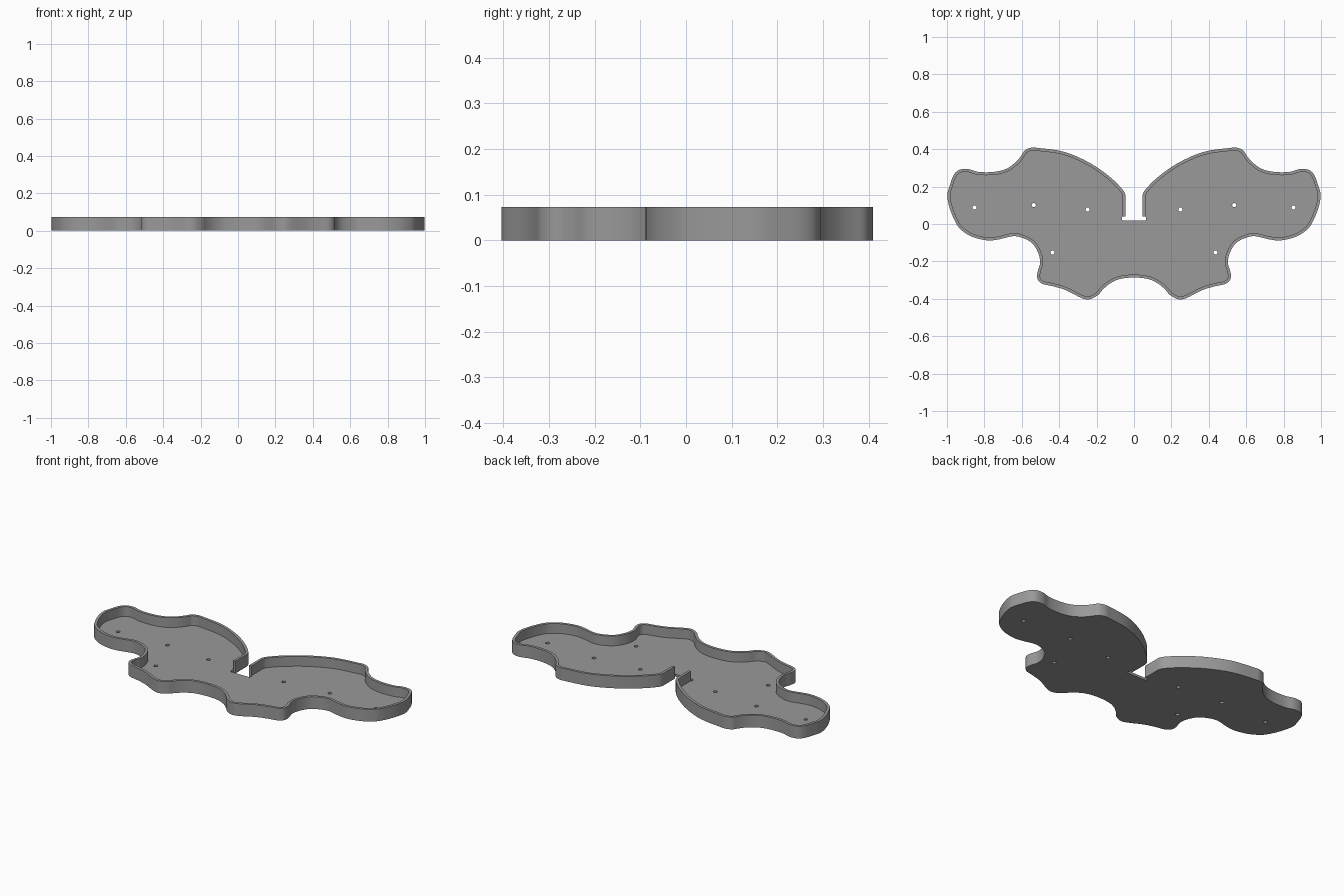
import bpy, bmesh
from mathutils import Vector

if "Cube" in bpy.data.objects:
    bpy.data.objects.remove(bpy.data.objects["Cube"])

HEIGHT, FLOOR, WALL = 0.073, 0.015, 0.016

# Right half of the curved rim, from the slot round to the middle of the front
RIM = [(.045, .15), (.062, .185), (.128, .251), (.235, .326), (.37, .385), (.508, .406),
       (.548, .408), (.583, .394), (.604, .364), (.632, .331), (.685, .294), (.754, .278),
       (.834, .279), (.888, .294), (.936, .289), (.965, .26), (.986, .203), (.998, .15),
       (.984, .08), (.952, .005), (.92, -.035), (.861, -.07), (.781, -.088), (.717, -.081),
       (.647, -.065), (.594, -.075), (.54, -.107), (.508, -.166), (.503, -.214),
       (.513, -.246), (.518, -.288), (.492, -.319), (.433, -.333), (.364, -.354),
       (.278, -.397), (.235, -.402), (.193, -.38), (.166, -.35), (.128, -.318),
       (.075, -.294), (0, -.286)]
HOLES = [(.853, .088), (.536, .101), (.248, .077), (.436, -.153)]


def smooth_path(pts, steps=4):
    """Catmull-Rom curve through the points, ending level on the centre line."""
    p = [Vector(q) for q in pts]
    p = [p[0] - Vector((0, .03))] + p + [Vector((-p[-2].x, p[-2].y))]
    out = []
    for a, b, c, d in zip(p, p[1:], p[2:], p[3:]):
        for i in range(steps):
            t = i / steps
            out.append(.5 * (2 * b + (c - a) * t + (2 * a - 5 * b + 4 * c - d) * t * t
                             + (3 * b - a - 3 * c + d) * t ** 3))
    return out + [p[-2]]


def inset(path, dist):
    """Shift a clockwise path towards its inside."""
    out = []
    for i, q in enumerate(path):
        t = (path[min(i + 1, len(path) - 1)] - path[max(i - 1, 0)]).normalized()
        if i == len(path) - 1:
            t = Vector((-1, 0))
        out.append(q + dist * Vector((t.y, -t.x)))
    return out


def mirrored(half):
    """Close a right-half path (ending at x = 0) with its mirror image."""
    return half + [Vector((-q.x, q.y)) for q in reversed(half) if q.x > 1e-4]


def prism(name, outline, z0, z1):
    bm = bmesh.new()
    face = bm.faces.new([bm.verts.new((q.x, q.y, z0)) for q in outline])
    ext = bmesh.ops.extrude_face_region(bm, geom=[face])
    bmesh.ops.translate(bm, vec=(0, 0, z1 - z0),
                        verts=[v for v in ext["geom"] if isinstance(v, bmesh.types.BMVert)])
    bmesh.ops.recalc_face_normals(bm, faces=bm.faces)
    mesh = bpy.data.meshes.new(name)
    bm.to_mesh(mesh)
    bm.free()
    obj = bpy.data.objects.new(name, mesh)
    bpy.context.collection.objects.link(obj)
    return obj


def cut(obj, cutter):
    cutter.hide_render = True
    mod = obj.modifiers.new("cut", "BOOLEAN")
    mod.operation, mod.solver, mod.object = "DIFFERENCE", "EXACT", cutter
    bpy.context.view_layer.objects.active = obj
    bpy.ops.object.modifier_apply(modifier=mod.name)
    bpy.data.objects.remove(cutter)


# Solid tray with the widened slot at the back
rim = smooth_path(RIM)
slot = [Vector(q) for q in [(0, .018), (.058, .018), (.065, .024), (.065, .036),
                            (.06, .041), (.045, .041)]]
tray = prism("tray", mirrored(slot[1:] + rim), 0, HEIGHT)

# Hollow inside, leaving a thin wall that stops at the slot
inner = [Vector((.045 + WALL, .03))] + inset(rim, WALL)
cut(tray, prism("pocket", mirrored(inner), FLOOR, HEIGHT + .05))

# Screw holes through the floor
for x, y in HOLES:
    for side in (-1, 1):
        bpy.ops.mesh.primitive_cylinder_add(vertices=24, radius=.011, depth=.1,
                                            location=(side * x, y, 0))
        cut(tray, bpy.context.object)

grey = bpy.data.materials.new("grey")
grey.diffuse_color = (.32, .32, .32, 1)
grey.use_nodes = True
grey.node_tree.nodes["Principled BSDF"].inputs["Base Color"].default_value = grey.diffuse_color
tray.data.materials.clear()
tray.data.materials.append(grey)
for poly in tray.data.polygons:
    poly.material_index = 0

bpy.ops.object.select_all(action="DESELECT")
tray.select_set(True)
bpy.context.view_layer.objects.active = tray
bpy.ops.object.shade_smooth_by_angle(angle=.5)
